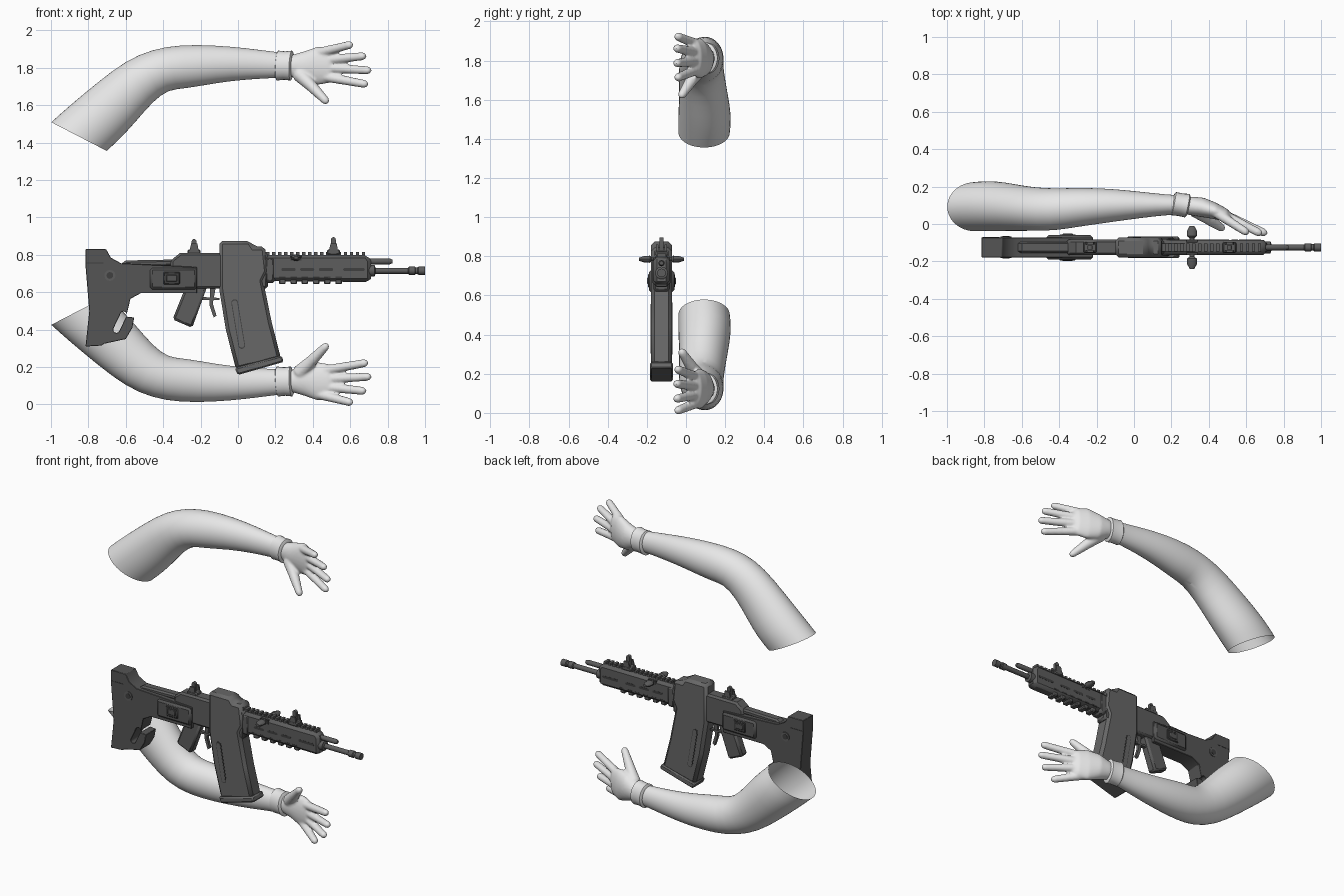
import bpy, bmesh, math
from mathutils import Vector

if "Cube" in bpy.data.objects:
    bpy.data.objects.remove(bpy.data.objects["Cube"], do_unlink=True)

GY = -0.125          # centre plane of the rifle
MIRROR = 1.935       # lower arm is the upper one flipped in height
made = []


def material(name, v):
    m = bpy.data.materials.new(name)
    m.use_nodes = True
    m.diffuse_color = (v, v, v, 1)
    m.node_tree.nodes["Principled BSDF"].inputs["Base Color"].default_value = (v, v, v, 1)
    return m


SKIN = material("pale grey", 0.8)
BODY = material("dark grey", 0.11)
MAG = material("medium grey", 0.135)
STOCK = material("charcoal", 0.09)
DARK = material("slot black", 0.05)


def finish(name, bm, mat):
    bmesh.ops.recalc_face_normals(bm, faces=bm.faces)
    me = bpy.data.meshes.new(name)
    bm.to_mesh(me)
    bm.free()
    me.materials.append(mat)
    ob = bpy.data.objects.new(name, me)
    bpy.context.collection.objects.link(ob)
    made.append(ob)
    return ob


def bevel(ob, width):
    mod = ob.modifiers.new("Bevel", "BEVEL")
    mod.width, mod.segments = width, 1
    mod.limit_method = "ANGLE"
    mod.angle_limit = math.radians(40)


def prism(name, pts, half, mat, bev=0.0, y=GY):
    """Side profile in x and z, extruded equally either side of y."""
    bm = bmesh.new()
    face = bm.faces.new([bm.verts.new((x, y - half, z)) for x, z in pts])
    ext = bmesh.ops.extrude_face_region(bm, geom=[face])
    bmesh.ops.translate(bm, vec=(0, 2 * half, 0),
                        verts=[g for g in ext["geom"] if isinstance(g, bmesh.types.BMVert)])
    ob = finish(name, bm, mat)
    if bev:
        bevel(ob, bev)
    return ob


def box(name, x0, x1, z0, z1, half, mat, bev=0.0, y=GY):
    return prism(name, [(x0, z0), (x1, z0), (x1, z1), (x0, z1)], half, mat, bev, y)


def slot(name, a, b, r, half, mat, y=GY):
    """Round-ended bar between two side-view points."""
    ang = math.atan2(b[1] - a[1], b[0] - a[0])
    pts = []
    for c, start in ((b, ang - math.pi / 2), (a, ang + math.pi / 2)):
        for i in range(7):
            t = start + math.pi * i / 6
            pts.append((c[0] + r * math.cos(t), c[1] + r * math.sin(t)))
    return prism(name, pts, half, mat, 0, y)


def loft(bm, rings, caps=True):
    loops = [[bm.verts.new(p) for p in ring] for ring in rings]
    n = len(loops[0])
    for a, b in zip(loops, loops[1:]):
        for i in range(n):
            bm.faces.new((a[i], a[(i + 1) % n], b[(i + 1) % n], b[i]))
    if caps:
        bm.faces.new(loops[0][::-1])
        bm.faces.new(loops[-1])


def ring(c, u, v, n=24):
    return [c + u * math.cos(2 * math.pi * i / n) + v * math.sin(2 * math.pi * i / n)
            for i in range(n)]


def turned(name, profile, z, mat, n=16):
    """Round part along x from (x, radius) pairs."""
    bm = bmesh.new()
    loft(bm, [ring(Vector((x, GY, z)), Vector((0, r, 0)), Vector((0, 0, r)), n) for x, r in profile])
    return finish(name, bm, mat)


# ---- arms: (outer x, z), (inner x, z), y low, y high at each station
ARM = [(-1.0, 1.51, -0.70, 1.355, -0.04, 0.225), (-0.9, 1.60, -0.63, 1.42, -0.04, 0.235),
       (-0.75, 1.725, -0.55, 1.505, -0.037, 0.215), (-0.6, 1.84, -0.455, 1.62, -0.038, 0.195),
       (-0.46, 1.90, -0.37, 1.685, -0.035, 0.19), (-0.31, 1.925, -0.28, 1.687, -0.015, 0.195),
       (-0.13, 1.922, -0.11, 1.72, 0.01, 0.19), (0.04, 1.907, 0.05, 1.738, 0.033, 0.172),
       (0.2, 1.885, 0.2, 1.745, 0.05, 0.155), (0.26, 1.88, 0.26, 1.75, 0.05, 0.155)]
CUFF = [(0.205, 0.066, 0.052), (0.212, 0.08, 0.062), (0.25, 0.076, 0.06),
        (0.285, 0.08, 0.063), (0.292, 0.066, 0.052)]
PALM = [(0.25, 0.1, 1.812, 0.055, 0.045), (0.30, 0.098, 1.81, 0.062, 0.048),
        (0.36, 0.09, 1.805, 0.085, 0.05), (0.43, 0.07, 1.812, 0.103, 0.042),
        (0.49, 0.048, 1.812, 0.093, 0.032), (0.515, 0.038, 1.812, 0.07, 0.016)]
# finger base and tip
FINGERS = [((0.43, 0.065, 1.88), (0.595, -0.04, 1.922)), ((0.46, 0.06, 1.84), (0.665, -0.045, 1.862)),
           ((0.46, 0.06, 1.80), (0.692, -0.045, 1.787)), ((0.45, 0.06, 1.755), (0.675, -0.04, 1.714)),
           ((0.33, 0.075, 1.765), (0.40, 0.025, 1.695)), ((0.40, 0.025, 1.695), (0.467, -0.02, 1.626))]


def build_arm(side, flip):
    def place(bm):
        if flip:
            for v in bm.verts:
                v.co.z = MIRROR - v.co.z

    bm = bmesh.new()
    rings = []
    for ox, oz, ix, iz, y0, y1 in ARM:
        c = Vector(((ox + ix) / 2, (y0 + y1) / 2, (oz + iz) / 2))
        rings.append(ring(c, Vector(((ox - ix) / 2, 0, (oz - iz) / 2)), Vector((0, (y1 - y0) / 2, 0))))
    loft(bm, rings, caps=False)
    place(bm)
    arm = finish(side + "_arm", bm, SKIN)
    arm.modifiers.new("Smooth", "SUBSURF").levels = 1

    bm = bmesh.new()
    loft(bm, [ring(Vector((x, 0.103 - 0.15 * (x - 0.25), 1.812)), Vector((0.05 * hz, 0, hz)),
                   Vector((0.2 * hy, hy, 0))) for x, hz, hy in CUFF])
    place(bm)
    finish(side + "_glove_cuff", bm, SKIN)

    # palm and fingers fused into one skin
    bm = bmesh.new()
    loft(bm, [ring(Vector((x, y, z)), Vector((0, 0, hz)), Vector((0.3 * hy, hy, 0)))
              for x, y, z, hz, hy in PALM])
    for i, (a, b) in enumerate(FINGERS):
        a, b = Vector(a), Vector(b)
        d = (b - a).normalized()
        u = d.cross(Vector((0, 1, 0))).normalized()
        w = d.cross(u)
        r0, r1 = ((0.027, 0.022), (0.042, 0.03), (0.031, 0.022))[max(0, i - 3)]
        tip = [(a - d * r0 * 0.6, r0 * 0.6), (a, r0), (b, r1),
               (b + d * r1 * 0.6, r1 * 0.78), (b + d * r1, r1 * 0.3)]
        loft(bm, [ring(c, u * r, w * r, 12) for c, r in tip])
    place(bm)
    hand = finish(side + "_hand", bm, SKIN)
    rm = hand.modifiers.new("Fuse", "REMESH")
    rm.mode, rm.voxel_size, rm.use_smooth_shade = "VOXEL", 0.007, True
    sm = hand.modifiers.new("Soften", "SMOOTH")
    sm.factor, sm.iterations = 0.5, 6


build_arm("upper", False)
build_arm("lower", True)

# ---- stock with a through slot
stock = prism("stock", [(-0.815, 0.83), (-0.705, 0.83), (-0.68, 0.785), (-0.625, 0.755), (-0.22, 0.735),
                        (-0.22, 0.595), (-0.52, 0.595), (-0.575, 0.565), (-0.598, 0.47), (-0.555, 0.465),
                        (-0.565, 0.41), (-0.60, 0.35), (-0.715, 0.325), (-0.73, 0.315), (-0.815, 0.31),
                        (-0.795, 0.5), (-0.815, 0.74)], 0.053, STOCK)
cutter = slot("slot_cutter", (-0.65, 0.40), (-0.612, 0.48), 0.017, 0.2, STOCK)
cutter.hide_render = True
cut = stock.modifiers.new("Slot", "BOOLEAN")
cut.object, cut.solver = cutter, "EXACT"
bpy.context.view_layer.objects.active = stock
bpy.ops.object.modifier_apply(modifier="Slot")
made.remove(cutter)
bpy.data.objects.remove(cutter, do_unlink=True)
bevel(stock, 0.012)
slot("stock_bolt", (-0.685, 0.69), (-0.6849, 0.69), 0.03, 0.058, BODY)
slot("stock_bolt_core", (-0.685, 0.69), (-0.6849, 0.69), 0.018, 0.06, DARK)
box("butt_pad_line", -0.81, -0.72, 0.755, 0.76, 0.0545, DARK)
prism("cheek_tube", [(-0.64, 0.74), (-0.34, 0.74), (-0.34, 0.775), (-0.6, 0.77)], 0.03, BODY, 0.01)
box("hinge_block", -0.47, -0.22, 0.615, 0.73, 0.065, STOCK, 0.012)
box("hinge_frame", -0.40, -0.31, 0.64, 0.71, 0.07, DARK, 0.006)
box("hinge_button", -0.385, -0.325, 0.655, 0.695, 0.073, STOCK, 0.005)

# ---- receiver, grip and trigger
prism("receiver", [(-0.36, 0.62), (0.16, 0.62), (0.16, 0.81), (-0.31, 0.81), (-0.36, 0.77)],
      0.042, BODY, 0.012)
prism("pistol_grip", [(-0.28, 0.63), (-0.165, 0.63), (-0.245, 0.41), (-0.35, 0.455)], 0.032, BODY, 0.012)
prism("trigger", [(-0.15, 0.62), (-0.12, 0.62), (-0.135, 0.54), (-0.115, 0.475), (-0.13, 0.465),
                  (-0.152, 0.53)], 0.01, BODY)
prism("trigger_guard", [(-0.2, 0.56), (-0.1, 0.56), (-0.1, 0.57), (-0.2, 0.575)], 0.012, BODY)

# ---- magazine
prism("magazine", [(-0.10, 0.875), (0.065, 0.875), (0.085, 0.845), (0.145, 0.845), (0.16, 0.71),
                   (0.135, 0.66), (0.18, 0.44), (0.23, 0.245), (-0.01, 0.185), (-0.065, 0.40),
                   (-0.10, 0.615)], 0.053, MAG, 0.018)
prism("magazine_base", [(-0.018, 0.195), (0.232, 0.262), (0.245, 0.228), (0.0, 0.158)], 0.058, MAG, 0.008)
slot("magazine_groove", (-0.018, 0.545), (0.02, 0.315), 0.018, 0.055, DARK)
slot("magazine_rib", (-0.018, 0.543), (0.02, 0.317), 0.014, 0.057, MAG)

# ---- handguard with rails and vents
prism("handguard", [(0.13, 0.66), (0.70, 0.655), (0.71, 0.67), (0.71, 0.77), (0.69, 0.80), (0.13, 0.80)],
      0.04, BODY, 0.02)
box("handguard_collar", 0.14, 0.20, 0.65, 0.79, 0.046, BODY, 0.015)
for i in range(17):
    x = 0.15 + i * 0.032
    box("top_rail_tooth", x, x + 0.018, 0.795, 0.815, 0.022, BODY)
for i in range(6):
    x = 0.22 + i * 0.06
    box("lower_rail_tooth", x, x + 0.035, 0.643, 0.675, 0.03, BODY, 0.005)
    box("lower_vent", x, x + 0.035, 0.675, 0.685, 0.0412, DARK)
for x0, x1 in ((0.24, 0.30), (0.34, 0.40), (0.44, 0.50), (0.57, 0.67)):
    slot("side_vent", (x0, 0.722), (x1, 0.722), 0.008, 0.0412, DARK)
box("side_port", 0.28, 0.34, 0.77, 0.795, 0.0415, DARK)
for z, p in ((0.765, [(0.68, 0.016), (0.81, 0.016), (0.825, 0.01)]),
             (0.715, [(0.68, 0.032), (0.73, 0.032), (0.735, 0.016), (0.91, 0.016), (0.915, 0.022),
                      (0.945, 0.022), (0.95, 0.018), (0.96, 0.018), (0.965, 0.022), (1.0, 0.022)])):
    turned("gas_tube" if z > 0.75 else "barrel", p, z, BODY)

# ---- side wings on the handguard
bm = bmesh.new()
loft(bm, [ring(Vector((0.31, GY + y, 0.785)), Vector((rx, 0, 0)), Vector((0, 0, rz)), 12)
          for y, rx, rz in ((-0.115, 0.012, 0.008), (-0.09, 0.026, 0.016), (-0.06, 0.026, 0.018),
                            (-0.05, 0.013, 0.01), (0.05, 0.013, 0.01), (0.06, 0.026, 0.018),
                            (0.09, 0.026, 0.016), (0.115, 0.012, 0.008))])
finish("wing_knobs", bm, BODY)

# ---- iron sights
for label, x, top in (("rear", -0.235, 0.885), ("front", 0.51, 0.895)):
    box(label + "_sight_base", x - 0.035, x + 0.035, 0.80, 0.828, 0.03, BODY, 0.006)
    for s in (-1, 1):
        prism(label + "_sight_ear", [(x - 0.025, 0.82), (x + 0.025, 0.82), (x + 0.018, 0.86),
                                     (x - 0.015, 0.86)], 0.006, BODY, 0, GY + s * 0.022)
    slot(label + "_sight_post", (x, 0.82), (x, top - 0.013), 0.013, 0.01, BODY)

bpy.ops.object.select_all(action="DESELECT")
for ob in made:
    ob.select_set(True)
bpy.context.view_layer.objects.active = made[0]
bpy.ops.object.shade_smooth_by_angle(angle=math.radians(35))
